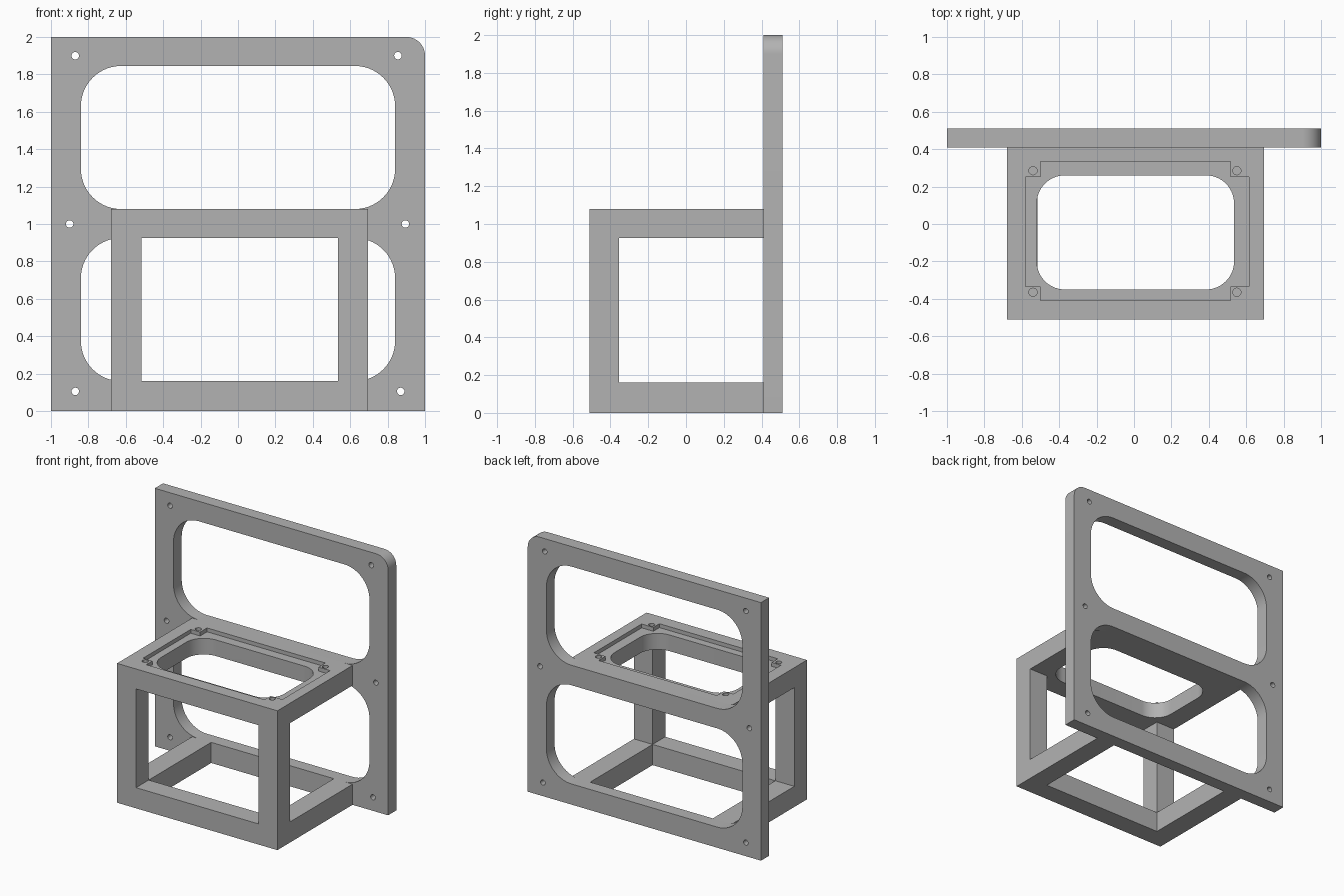
import bpy, bmesh, math
from mathutils import Matrix, Vector

cube = bpy.data.objects.get("Cube")
if cube:
    bpy.data.objects.remove(cube, do_unlink=True)

grey = bpy.data.materials.new("plain grey")
grey.use_nodes = True
colour = (0.45, 0.45, 0.45, 1)
grey.diffuse_color = colour
grey.node_tree.nodes["Principled BSDF"].inputs["Base Color"].default_value = colour


def rounded_rect(u0, u1, v0, v1, radii=(0, 0, 0, 0), steps=14):
    """Outline from the lower left corner, anticlockwise, one radius per corner."""
    corners = [(u0, v0, 1, 1), (u1, v0, -1, 1), (u1, v1, -1, -1), (u0, v1, 1, -1)]
    points = []
    for i, ((u, v, su, sv), r) in enumerate(zip(corners, radii)):
        if r == 0:
            points.append((u, v))
            continue
        for k in range(steps + 1):
            a = math.pi + (i + k / steps) * math.pi / 2
            points.append((u + su * r + r * math.cos(a), v + sv * r + r * math.sin(a)))
    return points


def circle(u, v, r, steps=24):
    return [(u + r * math.cos(math.tau * k / steps), v + r * math.sin(math.tau * k / steps))
            for k in range(steps)]


def prism(name, outline, low, high, upright=False):
    """Extrude an outline along z, or along y when upright."""
    bm = bmesh.new()
    make = (lambda u, v: (u, low, v)) if upright else (lambda u, v: (u, v, low))
    face = bm.faces.new([bm.verts.new(make(u, v)) for u, v in outline])
    move = Vector((0, high - low, 0)) if upright else Vector((0, 0, high - low))
    grown = bmesh.ops.extrude_face_region(bm, geom=[face])["geom"]
    bmesh.ops.translate(bm, vec=move, verts=[g for g in grown if isinstance(g, bmesh.types.BMVert)])
    bmesh.ops.recalc_face_normals(bm, faces=bm.faces)
    mesh = bpy.data.meshes.new(name)
    bm.to_mesh(mesh)
    bm.free()
    mesh.materials.append(grey)
    obj = bpy.data.objects.new(name, mesh)
    bpy.context.collection.objects.link(obj)
    return obj


def cut(obj, cutters):
    """Subtract the cutters, keep the result and discard the cutters."""
    for cutter in cutters:
        cutter.hide_render = True
        mod = obj.modifiers.new("cut", "BOOLEAN")
        mod.operation = "DIFFERENCE"
        mod.solver = "EXACT"
        mod.object = cutter
    bpy.context.view_layer.update()
    graph = bpy.context.evaluated_depsgraph_get()
    result = bpy.data.meshes.new_from_object(obj.evaluated_get(graph))
    obj.modifiers.clear()
    obj.data = result
    for cutter in cutters:
        bpy.data.objects.remove(cutter, do_unlink=True)
    bpy.ops.object.select_all(action="DESELECT")
    obj.select_set(True)
    bpy.context.view_layer.objects.active = obj
    bpy.ops.object.shade_smooth_by_angle(angle=math.radians(30))


# Back plate with one rounded corner, two windows and six screw holes
plate = prism("back_plate", rounded_rect(-1, 1, 0, 2, (0, 0, 0.1, 0)), 0.41, 0.51, True)
cutters = [prism("window_cutter", rounded_rect(-0.84, 0.84, z, z + 0.765, (0.215,) * 4), 0.3, 0.6, True)
           for z in (0.16, 1.08)]
for x, z in [(-0.87, 1.9), (0.855, 1.9), (-0.9, 1), (0.895, 1), (-0.87, 0.105), (0.87, 0.105)]:
    cutters.append(prism("screw_cutter", circle(x, z, 0.02), 0.3, 0.6, True))
cut(plate, cutters)

# Box frame: open front, sides and floor, solid top rim
LEFT, RIGHT, FRONT, BACK, TOP = -0.68, 0.695, -0.51, 0.41, 1.08
IN_LEFT, IN_RIGHT, IN_FRONT = -0.517, 0.535, -0.355
frame = prism("box_frame", rounded_rect(LEFT, RIGHT, FRONT, BACK), 0, TOP)
cutters = [
    prism("front_cutter", rounded_rect(IN_LEFT, IN_RIGHT, -0.7, 0.6), 0.16, 0.925),
    prism("side_cutter", rounded_rect(-0.9, 0.9, IN_FRONT, 0.6), 0.16, 0.925),
    prism("floor_cutter", rounded_rect(IN_LEFT, IN_RIGHT, IN_FRONT, 0.6), -0.1, 0.5),
    prism("top_cutter", rounded_rect(-0.52, IN_RIGHT, -0.35, 0.26, (0.15,) * 4), 0.8, 1.2),
    # Shallow seat with raised corner blocks
    prism("seat_cutter_long", rounded_rect(-0.5, 0.515, -0.41, 0.335), TOP - 0.03, 1.2),
    prism("seat_cutter_wide", rounded_rect(-0.58, 0.615, -0.335, 0.25), TOP - 0.03, 1.2),
]
# Blind holes in the corner blocks
for x in (-0.54, 0.55):
    for y in (-0.365, 0.285):
        cutters.append(prism("pin_cutter", circle(x, y, 0.022), TOP - 0.06, 1.2))
cut(frame, cutters)
